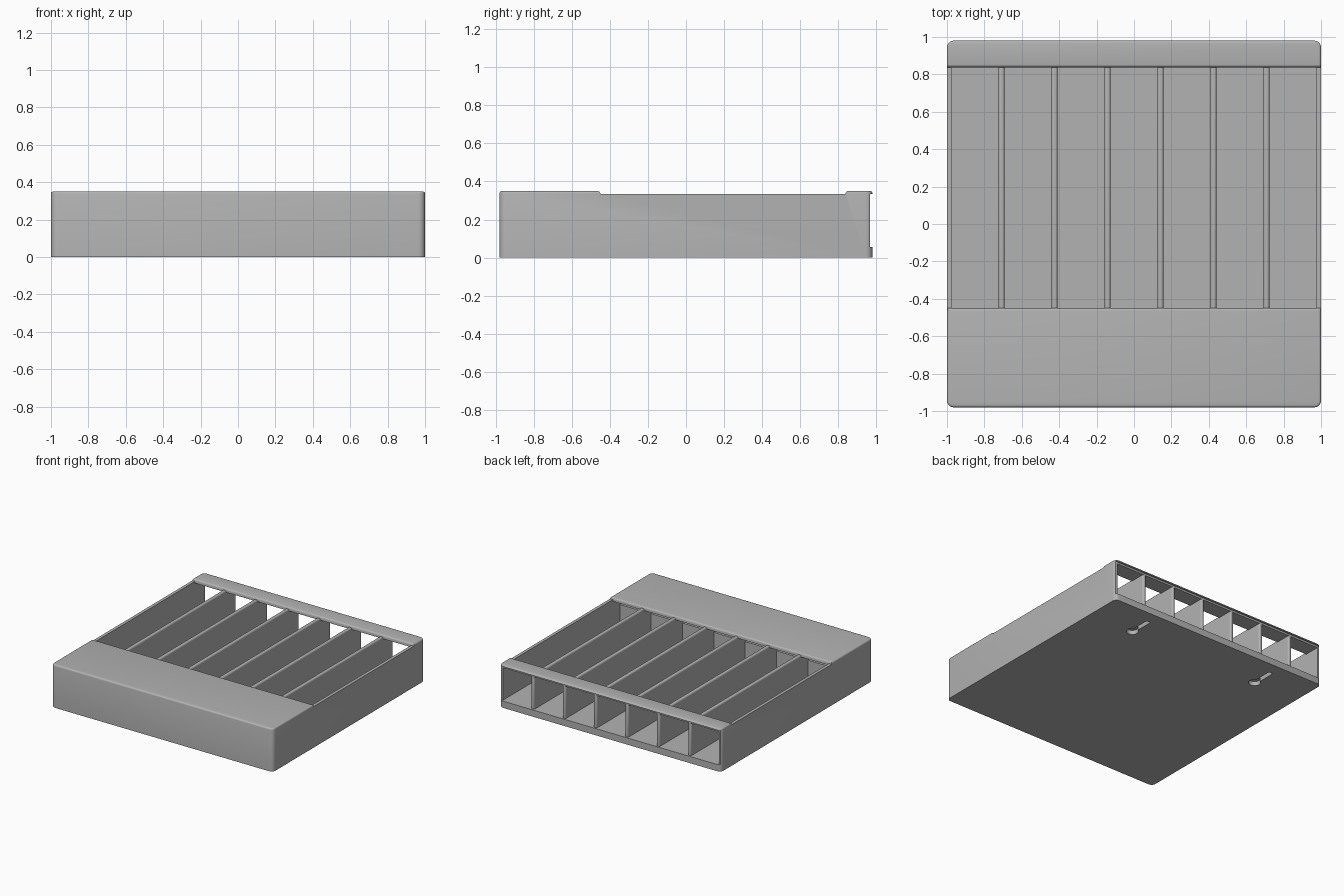
import bpy, bmesh
from math import sin, cos, pi, radians

old = bpy.data.objects.get("Cube")
if old:
    bpy.data.objects.remove(old, do_unlink=True)

grey = bpy.data.materials.new("plain grey")
grey.use_nodes = True
grey.diffuse_color = (0.45, 0.45, 0.45, 1)
grey.node_tree.nodes["Principled BSDF"].inputs["Base Color"].default_value = (0.45, 0.45, 0.45, 1)

# Overall dimensions
W, D, H = 1.0, 0.98, 0.35
WALL, FLOOR, RIM = 0.025, 0.055, 0.335
OPEN_FRONT, OPEN_BACK = -0.45, 0.838
PITCH = 0.2833


def finish(name, bm):
    bmesh.ops.recalc_face_normals(bm, faces=bm.faces)
    mesh = bpy.data.meshes.new(name)
    bm.to_mesh(mesh)
    bm.free()
    mesh.materials.append(grey)
    ob = bpy.data.objects.new(name, mesh)
    bpy.context.collection.objects.link(ob)
    return ob


def box_mesh(lo, hi):
    bm = bmesh.new()
    bmesh.ops.create_cube(bm, size=1)
    for v in bm.verts:
        v.co = [(a + b) / 2 + c * (b - a) for a, b, c in zip(lo, hi, v.co)]
    return bm


def box(name, lo, hi):
    return finish(name, box_mesh(lo, hi))


def prism(name, points, vec):
    bm = bmesh.new()
    face = bm.faces.new([bm.verts.new(p) for p in points])
    new = bmesh.ops.extrude_face_region(bm, geom=[face])["geom"]
    bmesh.ops.translate(bm, vec=vec, verts=[g for g in new if isinstance(g, bmesh.types.BMVert)])
    return finish(name, bm)


def activate(ob):
    bpy.ops.object.select_all(action='DESELECT')
    ob.select_set(True)
    bpy.context.view_layer.objects.active = ob


def cut(ob, cutter):
    mod = ob.modifiers.new("cut", 'BOOLEAN')
    mod.operation, mod.solver, mod.object = 'DIFFERENCE', 'EXACT', cutter
    activate(ob)
    bpy.ops.object.modifier_apply(modifier=mod.name)
    bpy.data.objects.remove(cutter, do_unlink=True)


def smooth(ob):
    activate(ob)
    bpy.ops.object.shade_smooth_by_angle(angle=radians(35))


# Case: block with rounded upright corners and a rounded top edge
bm = box_mesh((-W, -D, 0), (W, D, H))
upright = [e for e in bm.edges if abs(e.verts[0].co.z - e.verts[1].co.z) > 0.1]
bmesh.ops.bevel(bm, geom=upright, offset=0.035, segments=5, profile=0.5, affect='EDGES')
rim = [e for e in bm.edges if all(v.co.z > H - 0.001 for v in e.verts)]
bmesh.ops.bevel(bm, geom=rim, offset=0.012, segments=3, profile=0.5, affect='EDGES')
case = finish("case", bm)

# Hollow, open at the back
inner = W - WALL
cut(case, box("cavity_cutter", (-inner, -D + WALL, FLOOR), (inner, D + 0.2, H - 0.03)))
cut(case, box("opening_cutter", (-inner, OPEN_FRONT, 0.2), (inner, OPEN_BACK, H + 0.1)))

# Lowered side rims, with the lid edges rounded over
r = H - RIM
arc = [(r - r * cos(a), r * sin(a)) for a in (i * pi / 8 for i in range(5))]
front_edge = [(-W - 0.1, OPEN_FRONT - dy, RIM + dz) for dy, dz in arc]
back_edge = [(-W - 0.1, OPEN_BACK + dy, RIM + dz) for dy, dz in arc]
top = [(-W - 0.1, OPEN_BACK + r, H + 0.1), (-W - 0.1, OPEN_FRONT - r, H + 0.1)]
cut(case, prism("rim_cutter", front_edge[::-1] + back_edge + top, (2 * W + 0.2, 0, 0)))

# Walls set back slightly at the open end
cut(case, box("back_cutter", (-W - 0.1, D - 0.012, FLOOR), (W + 0.1, D + 0.1, RIM)))

# Blind keyholes for hanging, under the floor
for side in (-1, 1):
    cx, cy, big, small = side * 0.595, 0.69, 0.045, 0.018
    start, turns = radians(114), 20
    pts = []
    for i in range(turns + 1):
        a = start + i * (radians(312)) / turns
        pts.append((cx + big * cos(a), cy + big * sin(a), -0.05))
    for i in range(9):
        a = i * pi / 8
        pts.append((cx + small * cos(a), 0.865 + small * sin(a), -0.05))
    cut(case, prism("keyhole_cutter", pts, (0, 0, 0.085)))
smooth(case)

# Dividers with rounded edges
for i in range(6):
    x = (i - 2.5) * PITCH
    div = box("divider_%d" % (i + 1), (x - 0.015, -D + 0.01, FLOOR - 0.01), (x + 0.015, D - 0.012, RIM))
    mod = div.modifiers.new("round", 'BEVEL')
    mod.width, mod.segments = 0.011, 3
    smooth(div)

# Ledge closing the front end of each bay
for i in range(7):
    x = (i - 3) * PITCH
    half = PITCH / 2 - 0.014
    box("bay_ledge_%d" % (i + 1), (x - half, -D + 0.015, FLOOR - 0.01), (x + half, -0.54, 0.26))
